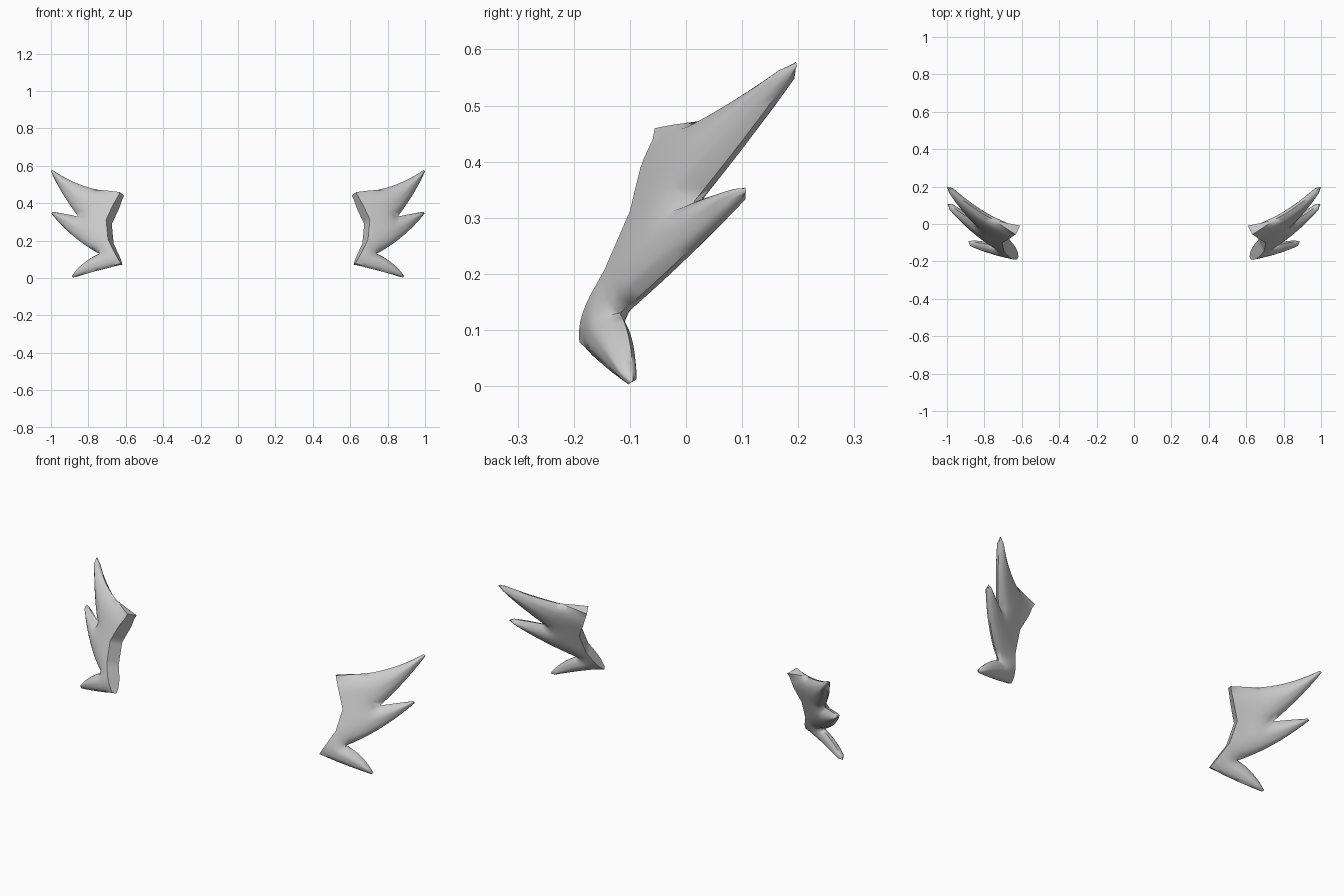
import bpy, bmesh, math
from mathutils import Vector
from mathutils.geometry import intersect_point_line

if "Cube" in bpy.data.objects:
    bpy.data.objects.remove(bpy.data.objects["Cube"])

N_IN, N_OUT, N_ACROSS = 7, 10, 8     # steps root->notch, notch->tip, across a feather
HALF = 0.036                          # half thickness of the body
NORMAL = Vector((-0.5, 1.0, -0.4)).normalized()


def arc(a, m, b, n):
    """Quadratic curve from a to b passing through m, as n+1 points."""
    a, m, b = Vector(a), Vector(m), Vector(b)
    c = 2 * m - (a + b) / 2
    return [a * (1 - t) ** 2 + c * 2 * t * (1 - t) + b * t * t
            for t in (i / n for i in range(n + 1))]


def edge(root, inner_mid, notch, outer_mid, tip):
    return arc(root, inner_mid, notch, N_IN) + arc(notch, outer_mid, tip, N_OUT)[1:]


# Front-view (x, z) edges of the three feathers: upper and lower edge of each
r_top, r_a, r_b, r_bot = (.62, .45), (.69, .30), (.68, .195), (.622, .075)
n1, n2 = (.853, .328), (.742, .13)
m1, m2 = (.77, .315), (.71, .163)
feathers = [
    (edge(r_top, (.68, .461), (.75, .472), (.875, .512), (.992, .578)),
     edge(r_a, m1, n1, (.935, .447), (1.0, .570))),
    (edge(r_a, m1, n1, (.925, .343), (.992, .354)),
     edge(r_b, m2, n2, (.88, .224), (.998, .345))),
    (edge(r_b, m2, n2, (.82, .083), (.888, .010)),
     edge(r_bot, (.66, .066), (.70, .054), (.79, .029), (.880, .003))),
]

# Outer outline (everything except the root), used to taper the thickness
(u1, l1), (u2, l2), (u3, l3) = feathers
outline = (u1 + l1[:N_IN - 1:-1] + u2[N_IN:] + l2[:N_IN - 1:-1]
           + u3[N_IN:] + l3[::-1])


def outline_distance(p):
    best = 9.0
    for a, b in zip(outline, outline[1:]):
        if (b - a).length < 1e-6:
            continue
        q, t = intersect_point_line(p, a, b)
        q = a.lerp(b, min(1, max(0, t)))
        best = min(best, (p - q.to_2d()).length)
    return best


def half_thickness(p):
    d = min(1, outline_distance(p) / 0.09)
    t = HALF * math.sqrt(max(0, 1 - (1 - d) ** 2))
    # blunt upper and lower corners at the root
    blunt = 0.028 if p.y > .4 else 0.010
    return max(t, blunt * max(0, 1 - (p.x - .62) / .13))


def mid_surface(p):
    y = -.69 + .66 * p.x + .4 * p.y + .5 * (.99 - p.x) ** 2
    return Vector((p.x, y, p.y))


# Middle sheet of the fin, one strip per feather
sheet = bmesh.new()
for upper, lower in feathers:
    rows = [[sheet.verts.new((*a.lerp(b, j / N_ACROSS), 0)) for j in range(N_ACROSS + 1)]
            for a, b in zip(upper, lower)]
    for r, s in zip(rows, rows[1:]):
        for j in range(N_ACROSS):
            sheet.faces.new((r[j], r[j + 1], s[j + 1], s[j]))
bmesh.ops.remove_doubles(sheet, verts=sheet.verts, dist=1e-5)

# Inflate the sheet into front and back skins joined by a rim
fin = bmesh.new()
front, back = {}, {}
for v in sheet.verts:
    p = v.co.to_2d()
    c, t = mid_surface(p), half_thickness(p)
    front[v] = fin.verts.new(c - NORMAL * t)
    back[v] = fin.verts.new(c + NORMAL * t)
for f in sheet.faces:
    fin.faces.new([front[v] for v in f.verts])
    fin.faces.new([back[v] for v in reversed(f.verts)])
for e in sheet.edges:
    if e.is_boundary:
        a, b = e.verts
        fin.faces.new((front[a], front[b], back[b], back[a]))
bmesh.ops.remove_doubles(fin, verts=fin.verts, dist=2e-4)
bmesh.ops.dissolve_degenerate(fin, edges=fin.edges, dist=1e-5)
bmesh.ops.recalc_face_normals(fin, faces=fin.faces)

# Pair of fins mirrored across x = 0
mesh = bpy.data.meshes.new("feathered_fins")
fin.to_mesh(mesh)
fin.free()
sheet.free()
obj = bpy.data.objects.new("feathered_fins", mesh)
bpy.context.collection.objects.link(obj)
obj.modifiers.new("mirror", 'MIRROR').use_mirror_merge = False
bpy.context.view_layer.objects.active = obj
obj.select_set(True)
bpy.ops.object.shade_smooth_by_angle(angle=math.radians(50))
